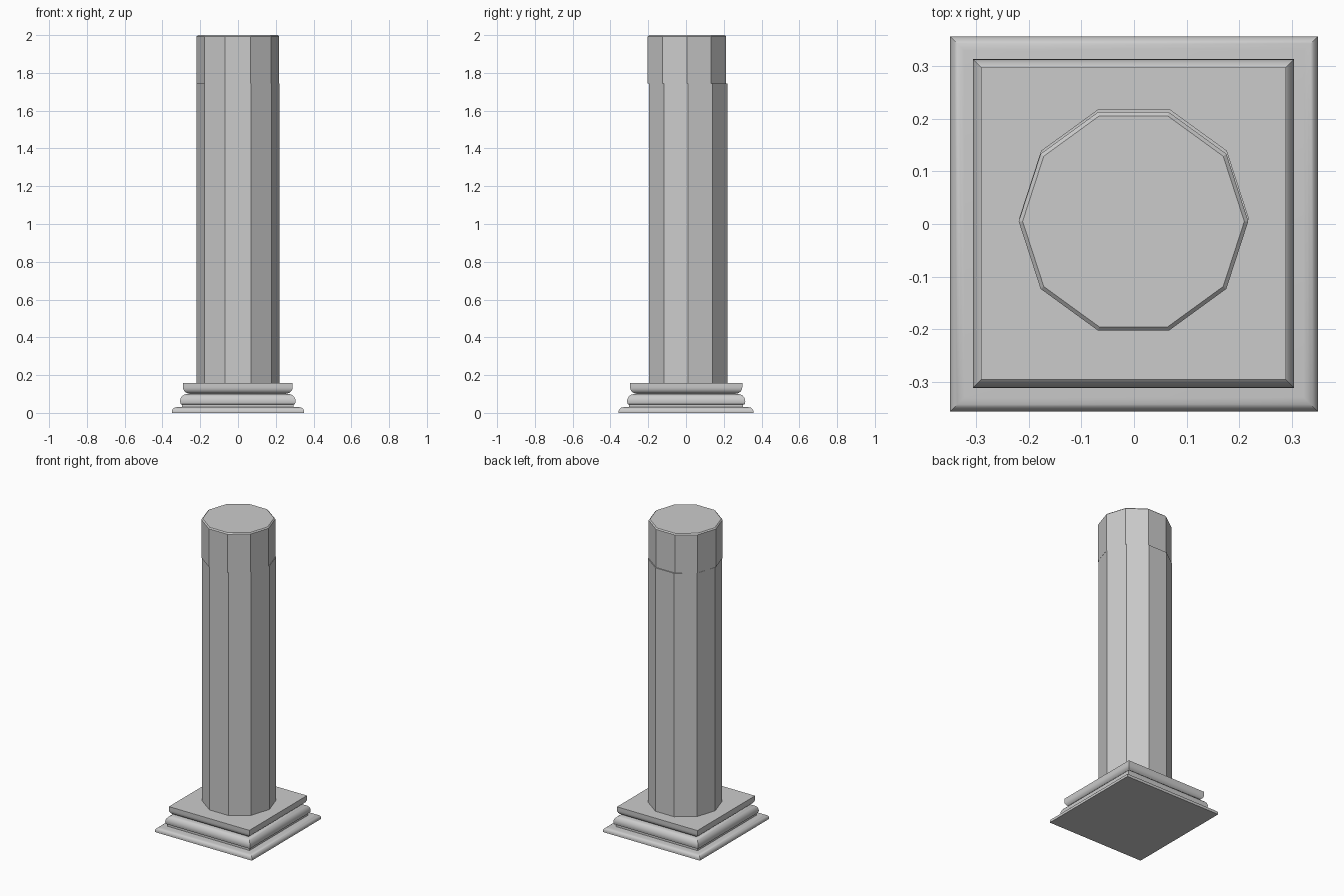
import bpy, bmesh, math

if "Cube" in bpy.data.objects:
    bpy.data.objects.remove(bpy.data.objects["Cube"], do_unlink=True)

stone = bpy.data.materials.new("grey stone")
stone.use_nodes = True
grey = (0.6, 0.6, 0.6, 1)
stone.diffuse_color = grey
stone.node_tree.nodes["Principled BSDF"].inputs["Base Color"].default_value = grey


def loft(name, rings, smooth=False):
    """Join rings of points into a closed, capped solid."""
    bm = bmesh.new()
    loops = [[bm.verts.new(p) for p in ring] for ring in rings]
    for low, high in zip(loops, loops[1:]):
        for i in range(len(low)):
            j = (i + 1) % len(low)
            bm.faces.new((low[i], low[j], high[j], high[i]))
    bm.faces.new(loops[0][::-1])
    bm.faces.new(loops[-1])
    bmesh.ops.recalc_face_normals(bm, faces=bm.faces)
    mesh = bpy.data.meshes.new(name)
    bm.to_mesh(mesh)
    bm.free()
    mesh.materials.append(stone)
    obj = bpy.data.objects.new(name, mesh)
    bpy.context.collection.objects.link(obj)
    if smooth:
        bpy.ops.object.select_all(action="DESELECT")
        obj.select_set(True)
        bpy.context.view_layer.objects.active = obj
        bpy.ops.object.shade_smooth_by_angle(angle=math.radians(35))


def rect(half, z, cx=0.0, cy=0.0):
    """Nearly square ring, slightly deeper than wide."""
    hx, hy = half, half + 0.007
    return [(cx + sx * hx, cy + sy * hy, z)
            for sx, sy in ((-1, -1), (1, -1), (1, 1), (-1, 1))]


def decagon(radius, z, cx=0.0, cy=0.0):
    return [(cx + radius * math.cos(i * math.tau / 10),
             cy + radius * math.sin(i * math.tau / 10), z) for i in range(10)]


def arc(half, z, width, height, start, end, steps=6):
    """Profile points along an elliptical arc, angles in degrees."""
    angles = [math.radians(start + (end - start) * i / steps) for i in range(steps + 1)]
    return [(half + width * math.cos(a), z + height * math.sin(a)) for a in angles]


# Plinth with a rounded top edge
plinth = [(0.35, 0)] + arc(0.323, 0.008, 0.027, 0.022, 0, 90)
loft("plinth", [rect(h, z) for h, z in plinth], True)

# Middle moulding: recessed foot, bulging lip and sloping shoulder
middle = [(0.295, 0.025), (0.295, 0.045)]
middle += arc(0.268, 0.062, 0.038, 0.038, -25, 90)
loft("middle_moulding", [rect(h, z, -0.001, 0.001) for h, z in middle], True)

# Upper slab with a hollowed underside
slab = [(0.255, 0.095)] + arc(0.255, 0.135, 0.035, 0.033, -90, 0) + [(0.29, 0.158)]
loft("upper_slab", [rect(h, z, -0.001, 0.001) for h, z in slab], True)

# Ten-sided shaft
loft("shaft", [decagon(0.2185, z, 0, 0.011) for z in (0.15, 1.745)])

# Separate top drum, slightly offset, with a chamfered rim
drum = ((0.2185, 1.745), (0.2185, 1.993), (0.211, 2.0))
loft("top_drum", [decagon(r, z, -0.001, 0.005) for r, z in drum])
